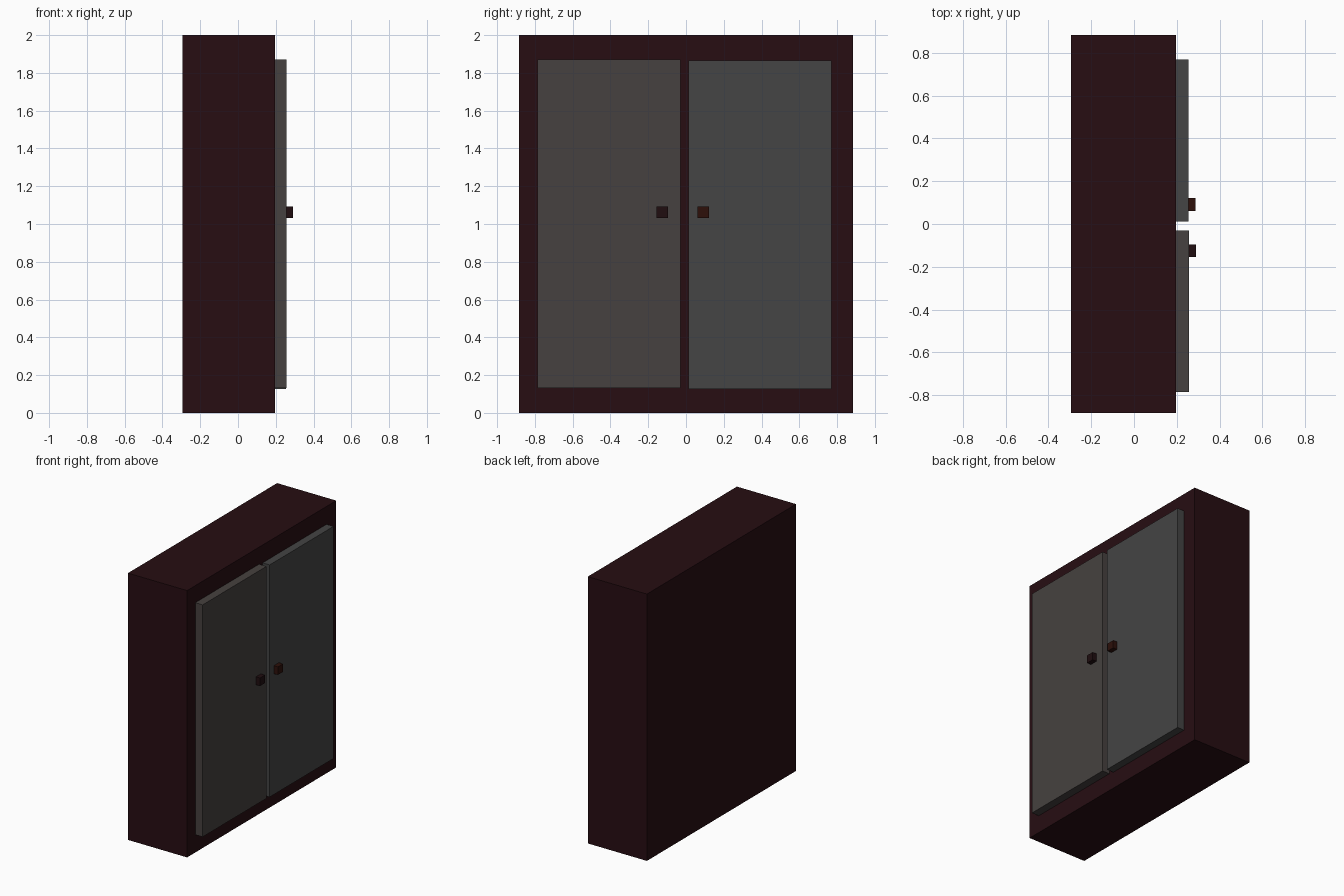
import bpy

if "Cube" in bpy.data.objects:
    bpy.data.objects.remove(bpy.data.objects["Cube"])


def material(name, rgb):
    mat = bpy.data.materials.new(name)
    mat.diffuse_color = (*rgb, 1)
    mat.use_nodes = True
    mat.node_tree.nodes["Principled BSDF"].inputs["Base Color"].default_value = mat.diffuse_color
    return mat


def box(name, x, y, z, mat):
    """Box from (min, max) ranges on each axis."""
    centre = [(a + b) / 2 for a, b in (x, y, z)]
    bpy.ops.mesh.primitive_cube_add(size=1, location=centre)
    ob = bpy.context.object
    ob.name = name
    ob.scale = [b - a for a, b in (x, y, z)]
    bpy.ops.object.transform_apply(location=False, rotation=False, scale=True)
    ob.data.materials.append(mat)
    return ob


# Cabinet carcass
dark_wood = material("dark_wood", (0.020, 0.004, 0.006))
box("cabinet_body", (-0.294, 0.196), (-0.883, 0.883), (0, 2), dark_wood)

# Doors with square knobs, on the +x face: the two differ slightly
# side, front x, door y, door z, knob y, door colour, knob colour
doors = [
    ("left", 0.257, (-0.786, -0.030), (0.133, 1.872), (-0.155, -0.095),
     (0.061, 0.053, 0.050), (0.014, 0.004, 0.005)),
    ("right", 0.254, (0.012, 0.769), (0.126, 1.866), (0.061, 0.121),
     (0.058, 0.058, 0.058), (0.026, 0.005, 0.003)),
]
for side, front, door_y, door_z, knob_y, door_rgb, knob_rgb in doors:
    box(f"{side}_door", (0.196, front), door_y, door_z,
        material(f"{side}_door_paint", door_rgb))
    box(f"{side}_knob", (front, front + 0.034), knob_y, (1.032, 1.092),
        material(f"{side}_knob_wood", knob_rgb))
